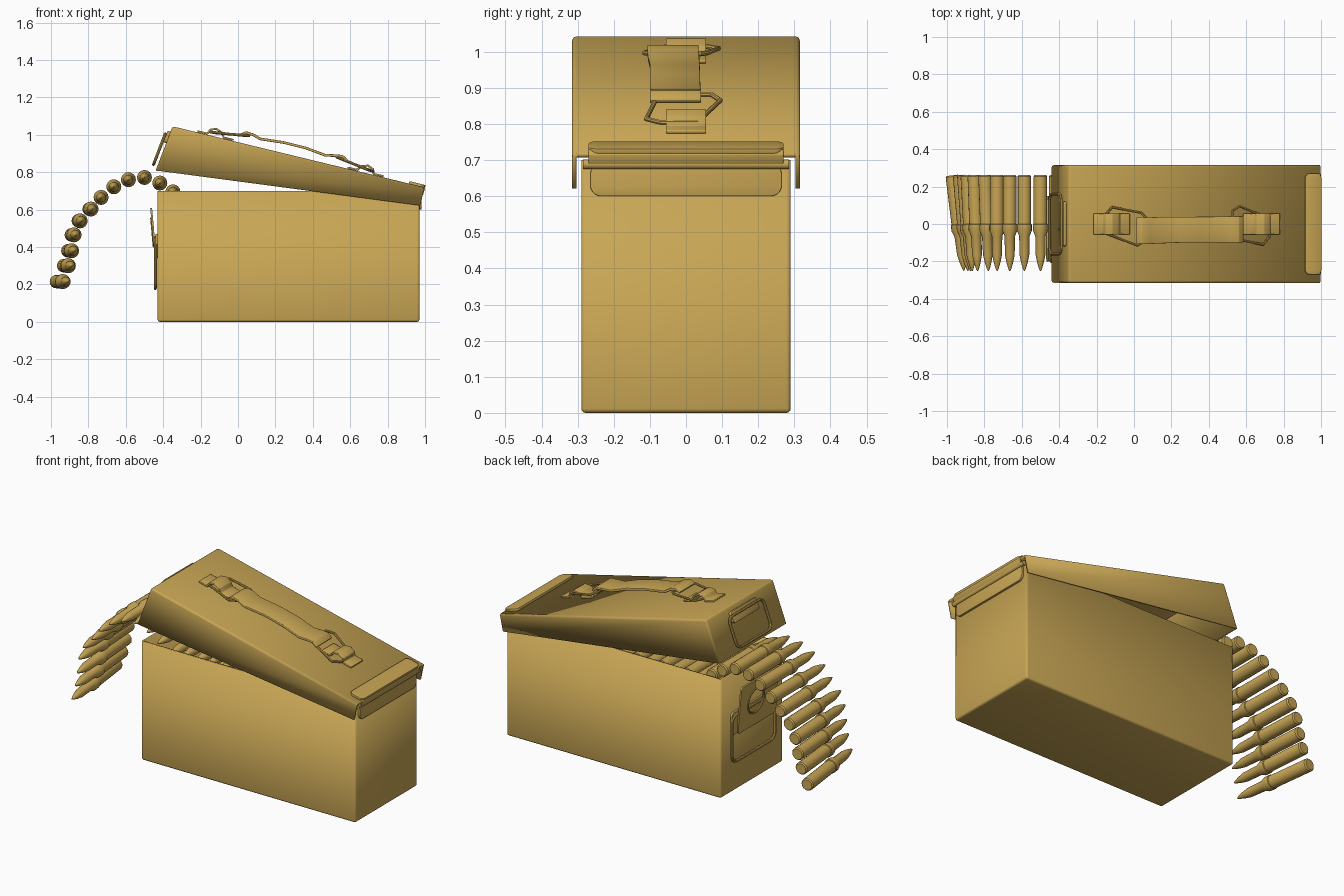
import bpy, bmesh
from math import sin, cos, pi, radians
from mathutils import Matrix, Vector

if "Cube" in bpy.data.objects:
    bpy.data.objects.remove(bpy.data.objects["Cube"])

mat = bpy.data.materials.new("brass_paint")
mat.diffuse_color = (0.58, 0.38, 0.09, 1)
mat.use_nodes = True
mat.node_tree.nodes["Principled BSDF"].inputs["Base Color"].default_value = mat.diffuse_color


def finish(name, bm, frame=None, thick=0, offset=-1, bevel=0):
    me = bpy.data.meshes.new(name)
    bm.to_mesh(me)
    bm.free()
    me.materials.append(mat)
    ob = bpy.data.objects.new(name, me)
    bpy.context.collection.objects.link(ob)
    if frame:
        ob.matrix_world = frame
    if thick:
        m = ob.modifiers.new("thickness", 'SOLIDIFY')
        m.thickness, m.offset = thick, offset
        m.use_even_offset = True
    if bevel:
        m = ob.modifiers.new("bevel", 'BEVEL')
        m.width, m.segments, m.limit_method = bevel, 2, 'ANGLE'
    smooth(ob)
    return ob


def smooth(ob):
    bpy.ops.object.select_all(action='DESELECT')
    bpy.context.view_layer.objects.active = ob
    ob.select_set(True)
    bpy.ops.object.shade_smooth_by_angle(angle=radians(35))


def frame(origin, ax, ay):
    x = Vector(ax).normalized()
    y = Vector(ay).normalized()
    m = Matrix((x, y, x.cross(y))).transposed().to_4x4()
    m.translation = origin
    return m


def rounded(x0, x1, y0, y1, r, n=5):
    pts = []
    for k, (cx, cy) in enumerate([(x1 - r, y1 - r), (x0 + r, y1 - r), (x0 + r, y0 + r), (x1 - r, y0 + r)]):
        for i in range(n + 1):
            a = (k + i / n) * pi / 2
            pts.append((cx + r * cos(a), cy + r * sin(a)))
    return pts


def plate(name, pts, fr, thick, hole=None, bevel=0.003):
    bm = bmesh.new()
    for loop in [pts] + ([hole] if hole else []):
        vs = [bm.verts.new((x, y, 0)) for x, y in loop]
        for i in range(len(vs)):
            bm.edges.new((vs[i - 1], vs[i]))
    bmesh.ops.triangle_fill(bm, edges=bm.edges[:], use_dissolve=False, normal=(0, 0, 1))
    return finish(name, bm, fr, thick, 0, bevel)


def wire(name, pts, fr, r=0.007):
    cu = bpy.data.curves.new(name, 'CURVE')
    cu.dimensions, cu.bevel_depth, cu.bevel_resolution = '3D', r, 2
    sp = cu.splines.new('POLY')
    sp.points.add(len(pts) - 1)
    for p, q in zip(sp.points, pts):
        p.co = (q[0], q[1], q[2] if len(q) > 2 else 0, 1)
    sp.use_cyclic_u = True
    cu.materials.append(mat)
    ob = bpy.data.objects.new(name, cu)
    bpy.context.collection.objects.link(ob)
    ob.matrix_world = fr
    bpy.ops.object.select_all(action='DESELECT')
    bpy.context.view_layer.objects.active = ob
    ob.select_set(True)
    bpy.ops.object.convert(target='MESH')
    smooth(bpy.context.object)


def strip(name, rows, fr, thick, bevel=0.003):
    # rows of (along, height, y0, y1)
    bm = bmesh.new()
    vs = [(bm.verts.new((u, a, n)), bm.verts.new((u, b, n))) for u, n, a, b in rows]
    for (a, b), (c, d) in zip(vs, vs[1:]):
        bm.faces.new((a, c, d, b))
    return finish(name, bm, fr, thick, 0, bevel)


# open-topped can
bm = bmesh.new()
bmesh.ops.create_cube(bm, size=1, matrix=Matrix.Translation((0.27, 0, 0.35)) @ Matrix.Diagonal((1.4, 0.58, 0.7, 1)))
bmesh.ops.delete(bm, geom=[f for f in bm.faces if f.normal.z > 0.9], context='FACES')
bmesh.ops.bevel(bm, geom=[e for e in bm.edges if not e.is_boundary], offset=0.012, segments=3, affect='EDGES', profile=0.5)
finish("can_body", bm, None, 0.012)

# tilted lid, open underneath and at the hinge end
L = Matrix.Translation((-0.35, 0, 1.045)) @ Matrix.Rotation(radians(13.6), 4, 'Y')
W = 0.315
bm = bmesh.new()
side = [(0, 0), (1.385, 0), (1.388, -0.10), (-0.032, -0.25)]
f = [bm.verts.new((u, -W, n)) for u, n in side]
b = [bm.verts.new((u, W, n)) for u, n in side]
bm.faces.new((f[0], f[1], b[1], b[0]))
bm.faces.new((f[3], f[2], f[1], f[0]))
bm.faces.new((b[0], b[1], b[2], b[3]))
bm.faces.new((f[3], f[0], b[0], b[3]))
bmesh.ops.recalc_face_normals(bm, faces=bm.faces[:])
bm.normal_update()
if sum(x.normal.z for x in bm.faces) < 0:
    bmesh.ops.reverse_faces(bm, faces=bm.faces[:])
bmesh.ops.bevel(bm, geom=[e for e in bm.edges if not e.is_boundary], offset=0.012, segments=3, affect='EDGES', profile=0.5)
finish("lid", bm, L, 0.012)

# hinge: lid leaf, pin, can leaf
plate("hinge_lid_leaf", rounded(1.30, 1.388, -0.27, 0.27, 0.025), L @ Matrix.Translation((0, 0, 0.006)), 0.014)
strip("hinge_lid_flange", [(1.375, 0.006, -0.27, 0.27), (1.386, -0.005, -0.27, 0.27), (1.383, -0.035, -0.27, 0.27)], L, 0.01)
bm = bmesh.new()
bmesh.ops.create_cone(bm, cap_ends=True, segments=16, radius1=0.013, radius2=0.013, depth=0.57)
finish("hinge_pin", bm, Matrix.Translation((0.98, 0, 0.688)) @ Matrix.Rotation(pi / 2, 4, 'X'))
plate("hinge_can_leaf", rounded(-0.265, 0.265, 0.60, 0.69, 0.03), frame((0.975, 0, 0), (0, 1, 0), (0, 0, 1)), 0.014)

# carrying handle: two saddles, two wire links and a strap
for n, (c, s) in {"rear": (0.235, 1), "front": (1.06, -1)}.items():
    prof = [(-0.10, 0.006), (-0.045, 0.006), (-0.035, 0.03), (-0.005, 0.042), (0.03, 0.03), (0.045, 0.006), (0.10, 0.006)]
    rows = [(c + s * u, h, -0.056, 0.056) for u, h in prof]
    strip(n + "_handle_saddle", rows, L, 0.01)
link = [(0.20, -0.05, .018), (0.20, 0.05, .018), (0.235, 0.09, .02), (0.39, 0.06, .045), (0.41, 0.04, .047),
        (0.41, -0.09, .047), (0.37, -0.115, .04)]
wire("rear_handle_link", link, L)
wire("front_handle_link", [(1.30 - u, y * -1 - 0.02, h) for u, y, h in link], L)
strip("handle_strap", [(0.365, 0.042, -0.107, 0.035), (0.39, 0.06, -0.107, 0.035), (0.43, 0.058, -0.107, 0.035),
                       (0.47, 0.045, -0.105, 0.037), (0.60, 0.056, -0.10, 0.038), (0.72, 0.055, -0.10, 0.039),
                       (0.83, 0.042, -0.10, 0.04), (0.88, 0.052, -0.10, 0.042), (0.92, 0.058, -0.10, 0.042),
                       (0.95, 0.042, -0.10, 0.042)], L, 0.014)

# wire catch and bracket on the lid end
end = L @ frame((-0.016, 0, -0.125), (0, -1, 0), (0.032, 0, 0.25))
plate("lid_catch_bracket", rounded(-0.12, 0.12, 0.03, 0.095, 0.015), end @ Matrix.Translation((0, 0, 0.008)), 0.016)
wire("lid_catch_wire", rounded(-0.16, 0.16, -0.10, 0.075, 0.035), end @ Matrix.Translation((0, 0, 0.022)), 0.008)

# locking lever with round hole, base plate and pull wire on the can end
can_end = frame((-0.43, 0, 0), (0, -1, 0), (0, 0, 1))
plate("latch_base", rounded(-0.2, 0.2, 0.34, 0.47, 0.02), can_end @ Matrix.Translation((0, 0, 0.006)), 0.012)
lever = frame((-0.452, 0, 0.47), (0, -1, 0), (-0.025, 0, 0.28))
hole = [(0.075 * cos(i * pi / 12), 0.01 + 0.075 * sin(i * pi / 12)) for i in range(24)]
plate("latch_lever", rounded(-0.15, 0.2, -0.14, 0.14, 0.02), lever, 0.01, hole)
wire("latch_hole_rim", [(x, y, 0.004) for x, y in hole], lever, 0.006)
wire("latch_pull_wire", rounded(-0.2, 0.2, 0.178, 0.45, 0.04), can_end @ Matrix.Translation((0, 0, 0.012)), 0.008)

# cartridge, turned profile (radius, y)
prof = [(0.030, 0.262), (0.036, 0.255), (0.036, 0.0), (0.040, -0.003), (0.040, -0.035), (0.028, -0.065),
        (0.026, -0.165), (0.018, -0.205), (0.008, -0.24), (0.002, -0.252)]
bm = bmesh.new()
N = 16
rings = [[bm.verts.new((r * cos(2 * pi * i / N), y, r * sin(2 * pi * i / N))) for i in range(N)] for r, y in prof]
for a, b in zip(rings, rings[1:]):
    for i in range(N):
        bm.faces.new((a[i - 1], a[i], b[i], b[i - 1]))
bm.faces.new(rings[0])
bm.faces.new(rings[-1][::-1])
bmesh.ops.recalc_face_normals(bm, faces=bm.faces[:])
first = finish("cartridge", bm)

# belt draped over the rim, continuing as a row in the can (x, z, yaw)
belt = [(-0.94, 0.215, 7), (-0.91, 0.30, 5), (-0.892, 0.38, 4), (-0.878, 0.465, 3), (-0.845, 0.54, 2),
        (-0.787, 0.603, 2), (-0.732, 0.665, 0), (-0.664, 0.722, 0), (-0.586, 0.76, 0), (-0.50, 0.772, 0),
        (-0.418, 0.742, 0), (-0.348, 0.695, 0)]
belt += [(-0.27 + 0.083 * i, 0.65 + 0.008 * (i % 2), 0) for i in range(15)]
for i, (x, z, yaw) in enumerate(belt):
    ob = first if i == 0 else first.copy()
    if i:
        bpy.context.collection.objects.link(ob)
    ob.matrix_world = Matrix.Translation((x, 0, z)) @ Matrix.Rotation(radians(yaw), 4, 'Z')
